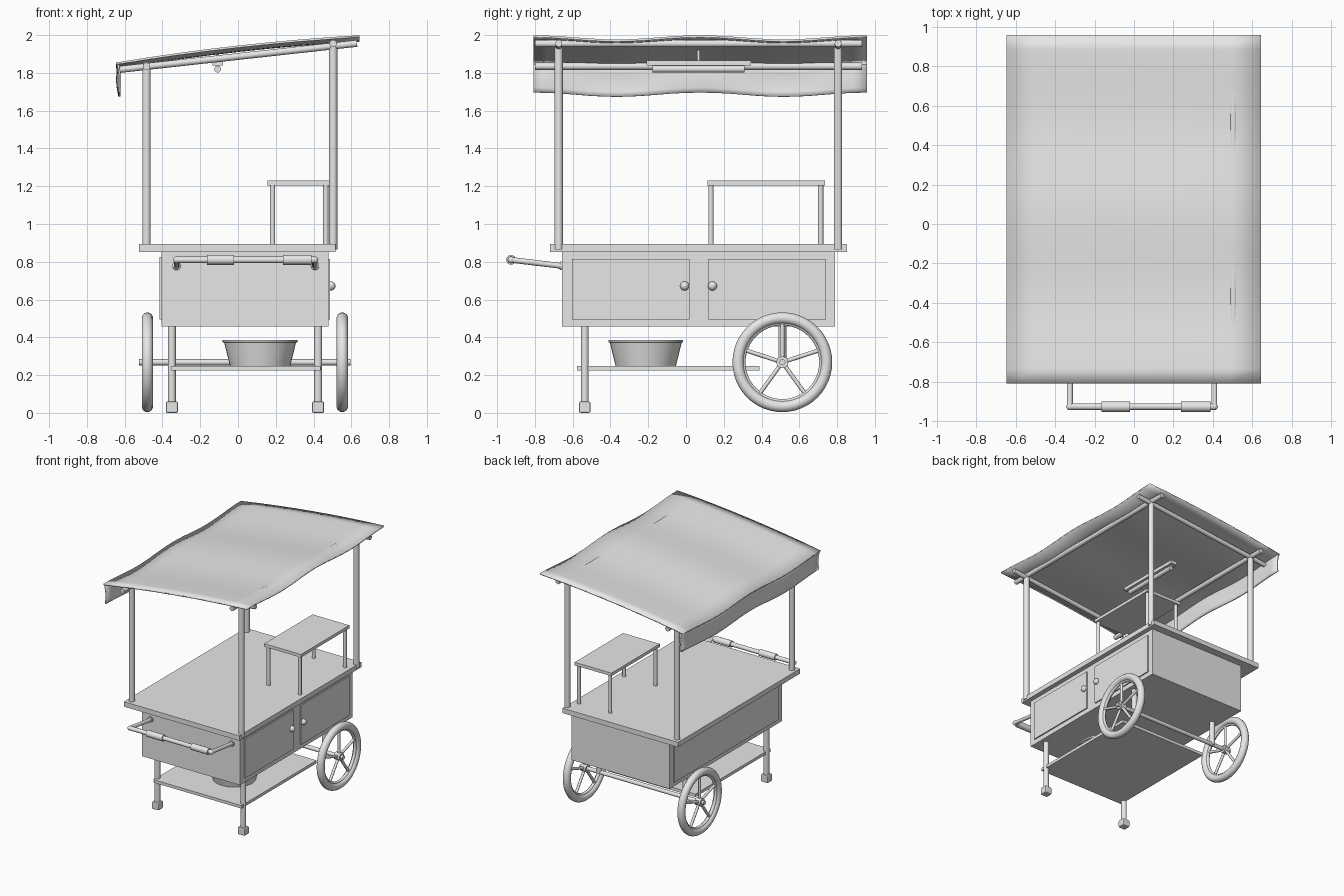
import bpy, bmesh, math
from mathutils import Vector

cube = bpy.data.objects.get("Cube")
if cube:
    bpy.data.objects.remove(cube, do_unlink=True)

grey = bpy.data.materials.new("plain_grey")
grey.use_nodes = True
grey.diffuse_color = (0.8, 0.8, 0.8, 1)
grey.node_tree.nodes["Principled BSDF"].inputs["Base Color"].default_value = (0.8, 0.8, 0.8, 1)


def finish(name, bm, smooth=None):
    """Turn a bmesh into a named, coloured object."""
    bmesh.ops.recalc_face_normals(bm, faces=bm.faces)
    mesh = bpy.data.meshes.new(name)
    bm.to_mesh(mesh)
    bm.free()
    obj = bpy.data.objects.new(name, mesh)
    bpy.context.collection.objects.link(obj)
    return dress(obj, smooth)


def dress(obj, smooth=40):
    obj.data.materials.append(grey)
    if smooth:
        bpy.ops.object.select_all(action='DESELECT')
        obj.select_set(True)
        bpy.context.view_layer.objects.active = obj
        bpy.ops.object.shade_smooth_by_angle(angle=math.radians(smooth))
    return obj


def box(name, low, high, bevel=0):
    bm = bmesh.new()
    bmesh.ops.create_cube(bm, size=1)
    for v in bm.verts:
        v.co = [(a + b) / 2 + c * (b - a) for a, b, c in zip(low, high, v.co)]
    if bevel:
        bmesh.ops.bevel(bm, geom=bm.edges[:], offset=bevel, segments=2,
                        profile=0.5, affect='EDGES')
    return finish(name, bm)


def rod(name, start, end, radius, sides=20):
    start, end = Vector(start), Vector(end)
    axis = end - start
    bm = bmesh.new()
    bmesh.ops.create_cone(bm, cap_ends=True, segments=sides, radius1=radius,
                          radius2=radius, depth=axis.length)
    bm.transform(axis.to_track_quat('Z', 'Y').to_matrix().to_4x4())
    bmesh.ops.translate(bm, verts=bm.verts, vec=(start + end) / 2)
    return finish(name, bm, 40)


def ball(name, centre, radius):
    bm = bmesh.new()
    bmesh.ops.create_uvsphere(bm, u_segments=20, v_segments=12, radius=radius)
    bmesh.ops.translate(bm, verts=bm.verts, vec=centre)
    return finish(name, bm, 60)


def ring(name, centre, major, minor):
    bpy.ops.mesh.primitive_torus_add(location=centre, rotation=(0, math.pi / 2, 0),
                                     major_radius=major, minor_radius=minor,
                                     major_segments=48, minor_segments=14)
    obj = bpy.context.object
    obj.name = name
    return dress(obj, 60)


def sheet(name, point, nu, nv, thickness):
    """Cloth sheet from a function of two parameters from 0 to 1."""
    bm = bmesh.new()
    grid = [[bm.verts.new(point(i / nu, j / nv)) for j in range(nv + 1)]
            for i in range(nu + 1)]
    for i in range(nu):
        for j in range(nv):
            bm.faces.new((grid[i][j], grid[i + 1][j], grid[i + 1][j + 1], grid[i][j + 1]))
    obj = finish(name, bm)
    solid = obj.modifiers.new("thickness", 'SOLIDIFY')
    solid.thickness = thickness
    solid.offset = 0
    for p in obj.data.polygons:
        p.use_smooth = True
    return obj


# Cabinet, counter and doors
box("cabinet", (-0.404, -0.657, 0.457), (0.478, 0.789, 0.855))
box("counter", (-0.525, -0.72, 0.853), (0.516, 0.852, 0.893))
box("back_panel", (-0.416, -0.604, 0.495), (-0.4, 0.741, 0.825))
for side, y0, y1, knob in (("front", -0.604, 0.018, -0.007), ("rear", 0.116, 0.741, 0.14)):
    box(side + "_door", (0.47, y0, 0.495), (0.488, y1, 0.815))
    rod(side + "_door_stem", (0.48, knob, 0.672), (0.5, knob, 0.672), 0.01)
    ball(side + "_door_knob", (0.492, knob, 0.672), 0.024)

# Raised table on the counter
box("table_top", (0.157, 0.113, 1.205), (0.488, 0.736, 1.23))
for x in (0.183, 0.465):
    for y in (0.132, 0.713):
        rod("table_leg", (x, y, 0.885), (x, y, 1.21), 0.014)

# Front legs with feet, and rear struts down to the axle
for x in (-0.35, 0.424):
    rod("front_leg", (x, -0.536, 0.03), (x, -0.536, 0.46), 0.021)
    box("foot", (x - 0.032, -0.566, 0), (x + 0.032, -0.506, 0.06), 0.008)
    rod("axle_strut", (x, 0.51, 0.26), (x, 0.51, 0.46), 0.021)

# Lower shelf
box("lower_shelf", (-0.356, -0.578, 0.225), (0.436, 0.388, 0.249))

# Open tub on the shelf
bm = bmesh.new()
profile = [(0.16, 0.249), (0.19, 0.372), (0.198, 0.374), (0.198, 0.387),
           (0.186, 0.387), (0.153, 0.258)]
sides = 40
rows = []
for r, z in profile:
    rows.append([bm.verts.new((0.117 + r * math.cos(math.tau * k / sides),
                               -0.213 + r * math.sin(math.tau * k / sides), z))
                 for k in range(sides)])
for a, b in zip(rows, rows[1:]):
    for k in range(sides):
        n = (k + 1) % sides
        bm.faces.new((a[k], a[n], b[n], b[k]))
bm.faces.new(rows[0])
bm.faces.new(rows[-1])
finish("tub", bm, 40)

# Wheels and axle
AXLE_Y, AXLE_Z = 0.51, 0.268
rod("axle", (-0.525, AXLE_Y, AXLE_Z), (0.595, AXLE_Y, AXLE_Z), 0.016)
for x in (-0.48, 0.552):
    centre = Vector((x, AXLE_Y, AXLE_Z))
    ring("tyre", centre, 0.234, 0.03)
    ring("rim", centre, 0.208, 0.013)
    rod("hub", centre - Vector((0.025, 0, 0)), centre + Vector((0.025, 0, 0)), 0.031)
    for k in range(5):
        a = math.tau * k / 5
        rod("spoke", centre, centre + Vector((0, math.sin(a), math.cos(a))) * 0.21, 0.011, 12)

# Push handle with two grips
BAR_Y, BAR_Z = -0.926, 0.81
rod("handle_bar", (-0.325, BAR_Y, BAR_Z), (0.407, BAR_Y, BAR_Z), 0.017)
for x in (-0.325, 0.407):
    rod("handle_arm", (x, BAR_Y, BAR_Z), (x, -0.65, 0.777), 0.015)
    ball("handle_corner", (x, BAR_Y, BAR_Z), 0.018)
    rod("handle_flange", (x, -0.668, 0.78), (x, -0.655, 0.778), 0.022)
for x0, x1 in ((-0.165, -0.02), (0.237, 0.388)):
    rod("handle_grip", (x0, BAR_Y, BAR_Z), (x1, BAR_Y, BAR_Z), 0.026)

# Roof posts and beams
for x, foot, top in ((-0.484, 0.88, 1.835), (0.504, 0.865, 1.955)):
    for y in (-0.674, 0.805):
        rod("roof_post", (x, y, foot), (x, y, top), 0.022)
        ball("post_joint", (x, y, top), 0.024)
    rod("long_beam", (x, -0.8, top), (x, 0.932, top), 0.019)
for y in (-0.674, 0.805):
    rod("cross_beam", (-0.625, y, 1.818), (0.63, y, 1.956), 0.018)


# Wavy cloth roof and hanging valance
def wave(y):
    return 0.011 * math.cos(math.tau * (y - 0.075) / 0.885)


def roof_point(u, v):
    y = -0.808 + 1.766 * v
    return (-0.645 + 1.289 * u, y, 1.838 + 0.144 * u + 0.07 * u * (1 - u) + wave(y))


def valance_point(u, v):
    y = -0.808 + 1.766 * v
    x = -0.636 + 0.008 * u + 0.008 * math.sin(math.pi * u) * math.cos(math.tau * 2 * v)
    return (x, y, 1.838 - 0.153 * u + wave(y))


sheet("cloth_roof", roof_point, 8, 24, 0.012)
sheet("valance", valance_point, 6, 24, 0.01)

# Tube lamp under the roof
box("lamp_mount", (-0.136, -0.21, 1.838), (-0.08, 0.345, 1.866))
rod("lamp_tube", (-0.108, -0.177, 1.82), (-0.108, 0.31, 1.82), 0.018)
rod("lamp_hanger", (-0.108, 0.067, 1.86), (-0.108, 0.067, 1.92), 0.008)
